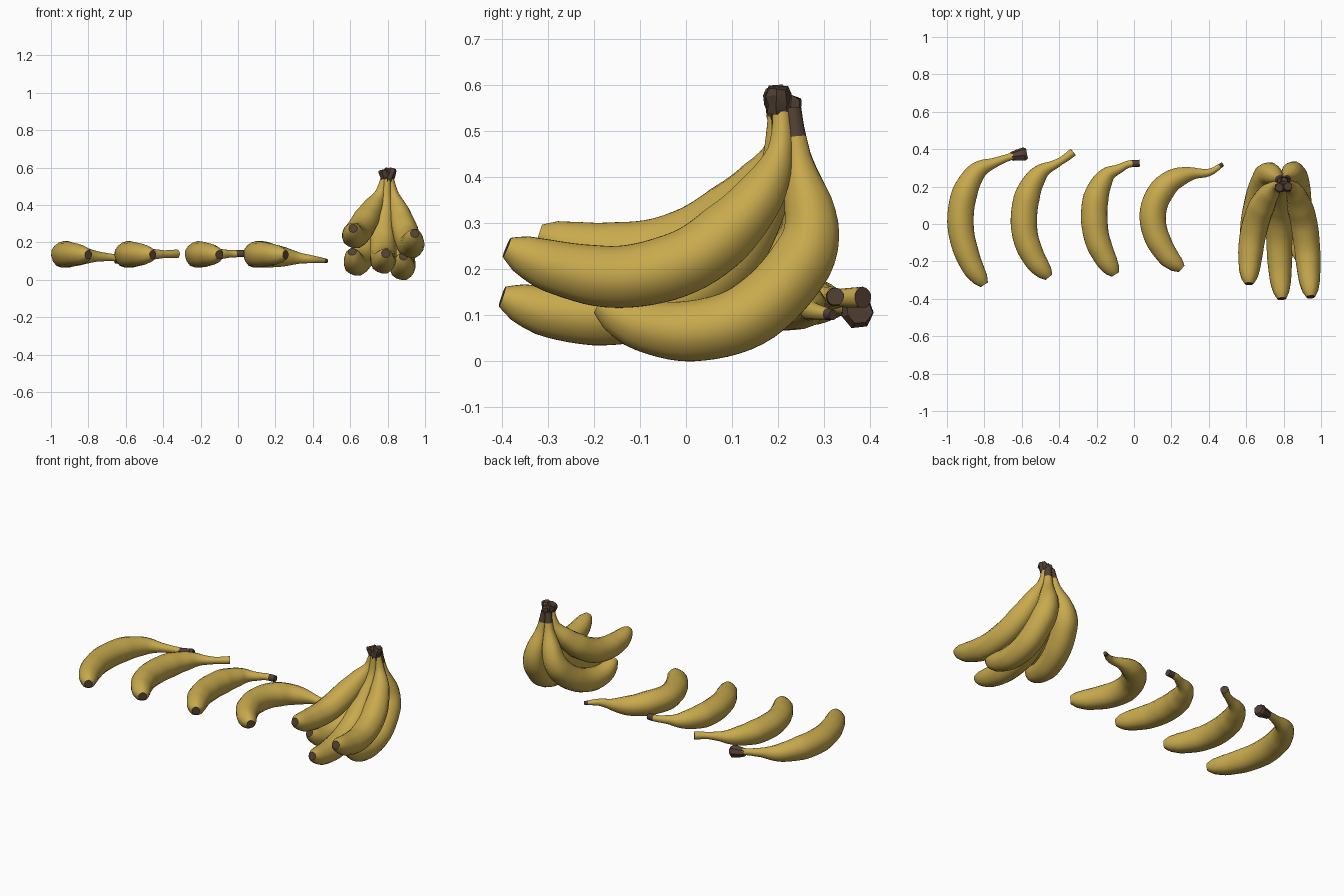
import bpy, bmesh, math, random
from mathutils import Vector

cube = bpy.data.objects.get("Cube")
if cube:
    bpy.data.objects.remove(cube, do_unlink=True)
random.seed(4)


def make_material(name, rgb):
    mat = bpy.data.materials.new(name)
    mat.use_nodes = True
    mat.diffuse_color = (*rgb, 1)
    mat.node_tree.nodes["Principled BSDF"].inputs["Base Color"].default_value = (*rgb, 1)
    return mat


YELLOW = make_material("ripe yellow", (0.58, 0.4, 0.075))
BROWN = make_material("dry brown", (0.085, 0.052, 0.034))

# Radius along the fruit, from blossom end to stem
PROFILE = [(0, 0.023), (0.015, 0.031), (0.04, 0.043), (0.1, 0.056), (0.22, 0.067),
           (0.4, 0.072), (0.57, 0.07), (0.71, 0.053), (0.82, 0.028), (0.9, 0.02)]


def radius_at(t, stem_radius):
    profile = PROFILE + [(1, stem_radius)]
    for (a, ra), (b, rb) in zip(profile, profile[1:]):
        if t <= b:
            return ra + (rb - ra) * (t - a) / (b - a)
    return stem_radius


def spline(points, steps=12):
    """Smooth curve through the points."""
    p = [2 * points[0] - points[1]] + points + [2 * points[-1] - points[-2]]
    out = []
    for i in range(1, len(p) - 2):
        a, b, c, d = p[i - 1:i + 3]
        for k in range(steps):
            u = k / steps
            out.append(0.5 * (2 * b + (c - a) * u + (2 * a - 5 * b + 4 * c - d) * u ** 2
                              + (3 * b - a - 3 * c + d) * u ** 3))
    return out + [points[-1]]


def resample(path, stations):
    """Points at the given fractions of the arc length."""
    lengths = [0]
    for a, b in zip(path, path[1:]):
        lengths.append(lengths[-1] + (b - a).length)
    out = []
    for t in stations:
        want, i = t * lengths[-1], 0
        while i < len(path) - 2 and lengths[i + 1] < want:
            i += 1
        f = (want - lengths[i]) / (lengths[i + 1] - lengths[i])
        out.append(path[i].lerp(path[i + 1], f))
    return out


def finish(name, bm, angle):
    bmesh.ops.recalc_face_normals(bm, faces=bm.faces)
    mesh = bpy.data.meshes.new(name)
    bm.to_mesh(mesh)
    bm.free()
    obj = bpy.data.objects.new(name, mesh)
    bpy.context.collection.objects.link(obj)
    mesh.materials.append(YELLOW)
    mesh.materials.append(BROWN)
    bpy.ops.object.select_all(action="DESELECT")
    obj.select_set(True)
    bpy.context.view_layer.objects.active = obj
    bpy.ops.object.shade_smooth_by_angle(angle=math.radians(angle))


def banana(name, points, side_axis, stem_brown, stem_radius=0.018, neck=1.0, sides=15):
    """Sweep a softly five-sided section along a curved path."""
    stations = [0, 0.015, 0.04, 0.07] + [0.1 + 0.9 * i / 36 for i in range(37)]
    centres = resample(spline([Vector(p) for p in points]), stations)
    bm = bmesh.new()
    rings = []
    for i, (t, c) in enumerate(zip(stations, centres)):
        tangent = (centres[min(i + 1, len(centres) - 1)] - centres[max(i - 1, 0)]).normalized()
        u = (side_axis - tangent * side_axis.dot(tangent)).normalized()
        v = tangent.cross(u)
        ring = []
        for k in range(sides):
            a = math.tau * k / sides
            r = radius_at(t * neck, stem_radius) * (1 + 0.025 * math.cos(5 * a))
            ring.append(bm.verts.new(c + (u * math.cos(a) + v * math.sin(a)) * r))
        rings.append(ring)
    for i, (lower, upper) in enumerate(zip(rings, rings[1:])):
        for k in range(sides):
            n = (k + 1) % sides
            face = bm.faces.new((lower[k], lower[n], upper[n], upper[k]))
            face.material_index = int(stations[i] > 1 - stem_brown)
    for ring in (rings[0], rings[-1]):
        bm.faces.new(ring).material_index = 1
    finish(name, bm, 50)


def stub(name, start, end, r0, r1, sides=7):
    """Rough, faceted piece of dried stalk."""
    start, end = Vector(start), Vector(end)
    axis = (end - start).normalized()
    u = axis.orthogonal().normalized()
    v = axis.cross(u)
    bm = bmesh.new()
    rings = []
    for t in (0, 0.35, 0.8, 1):
        r = (r0 + (r1 - r0) * min(1, t * 1.4)) * (0.8 if t == 1 else 1)
        ring = []
        for k in range(sides):
            a = math.tau * k / sides
            wobble = r * random.uniform(0.88, 1.12)
            lift = axis * random.uniform(-0.005, 0.005)
            ring.append(bm.verts.new(start.lerp(end, t) + lift
                                     + (u * math.cos(a) + v * math.sin(a)) * wobble))
        rings.append(ring)
    for lower, upper in zip(rings, rings[1:]):
        for k in range(sides):
            n = (k + 1) % sides
            bm.faces.new((lower[k], lower[n], upper[n], upper[k]))
    bm.faces.new(rings[0])
    bm.faces.new(rings[-1])
    for face in bm.faces:
        face.material_index = 1
    finish(name, bm, 25)


# Loose bananas in a row: plan path, height and radius of the stem end, brown share of stem
Z = 0.134
LOOSE = [
    ([(-0.8, -0.325), (-0.868, -0.22), (-0.917, -0.08), (-0.927, 0.05), (-0.9, 0.18),
      (-0.835, 0.285), (-0.74, 0.33), (-0.66, 0.36), (-0.6, 0.378)], 0.112, 0.018, 0.05),
    ([(-0.455, -0.285), (-0.53, -0.19), (-0.58, -0.07), (-0.587, 0.06), (-0.56, 0.18),
      (-0.5, 0.275), (-0.42, 0.32), (-0.37, 0.35), (-0.325, 0.385)], 0.138, 0.023, 0.0),
    ([(-0.1, -0.27), (-0.155, -0.18), (-0.2, -0.07), (-0.213, 0.06), (-0.195, 0.17),
      (-0.145, 0.26), (-0.08, 0.295), (-0.03, 0.32), (0.03, 0.325)], 0.14, 0.019, 0.06),
    ([(0.255, -0.24), (0.18, -0.17), (0.118, -0.06), (0.1, 0.05), (0.13, 0.15),
      (0.2, 0.23), (0.3, 0.268), (0.4, 0.275), (0.475, 0.32)], 0.1, 0.011, 0.035),
]
for i, (plan, end_z, end_radius, brown) in enumerate(LOOSE):
    last = len(plan) - 1
    points = []
    for k, (x, y) in enumerate(plan):
        f = max(0, (k - 4) / (last - 4))
        points.append((x, y, Z + (end_z - Z) * f))
    banana(f"loose_banana_{i + 1}", points, Vector((0, 0, 1)), brown, end_radius)
stub("loose_stalk_end", (-0.655, 0.362, 0.112), (-0.572, 0.376, 0.108), 0.024, 0.036)

# Hanging bunch: paths from blossom end up to the shared stalk
BUNCH = {
    "upper_right_banana": [(0.615, -0.32, 0.275), (0.617, -0.22, 0.244), (0.627, -0.1, 0.237),
                           (0.648, 0, 0.26), (0.68, 0.09, 0.315), (0.72, 0.16, 0.385),
                           (0.76, 0.2, 0.46), (0.785, 0.205, 0.56)],
    "upper_left_banana": [(0.945, -0.39, 0.247), (0.935, -0.28, 0.203), (0.925, -0.14, 0.183),
                          (0.908, 0, 0.217), (0.885, 0.1, 0.29), (0.86, 0.17, 0.375),
                          (0.83, 0.205, 0.46), (0.81, 0.208, 0.56)],
    "middle_banana": [(0.79, -0.4, 0.14), (0.782, -0.3, 0.108), (0.777, -0.18, 0.1),
                      (0.775, -0.05, 0.125), (0.775, 0.06, 0.19), (0.777, 0.14, 0.29),
                      (0.79, 0.19, 0.41), (0.8, 0.198, 0.56)],
    "lower_left_banana": [(0.885, -0.19, 0.125), (0.885, -0.1, 0.08), (0.88, 0.01, 0.065),
                          (0.875, 0.13, 0.096), (0.865, 0.225, 0.18), (0.85, 0.273, 0.28),
                          (0.825, 0.248, 0.42), (0.81, 0.232, 0.55)],
    "lower_right_banana": [(0.61, -0.17, 0.15), (0.62, -0.09, 0.1), (0.635, 0.01, 0.088),
                           (0.66, 0.12, 0.12), (0.69, 0.215, 0.19), (0.72, 0.267, 0.28),
                           (0.765, 0.248, 0.42), (0.785, 0.23, 0.55)],
}
for name, points in BUNCH.items():
    brown = 0.085 if name.startswith("lower") else 0.03
    banana(name, points, Vector((1, 0, 0)), brown, neck=0.94)

# Dried stalk holding the bunch together
stub("bunch_stalk", (0.8, 0.205, 0.5), (0.8, 0.205, 0.585), 0.024, 0.03, 8)
stub("stalk_knob_right", (0.79, 0.198, 0.545), (0.776, 0.194, 0.59), 0.025, 0.028)
stub("stalk_knob_left", (0.81, 0.2, 0.545), (0.825, 0.2, 0.594), 0.025, 0.028)
stub("stalk_back", (0.8, 0.23, 0.5), (0.805, 0.234, 0.575), 0.017, 0.02, 6)
